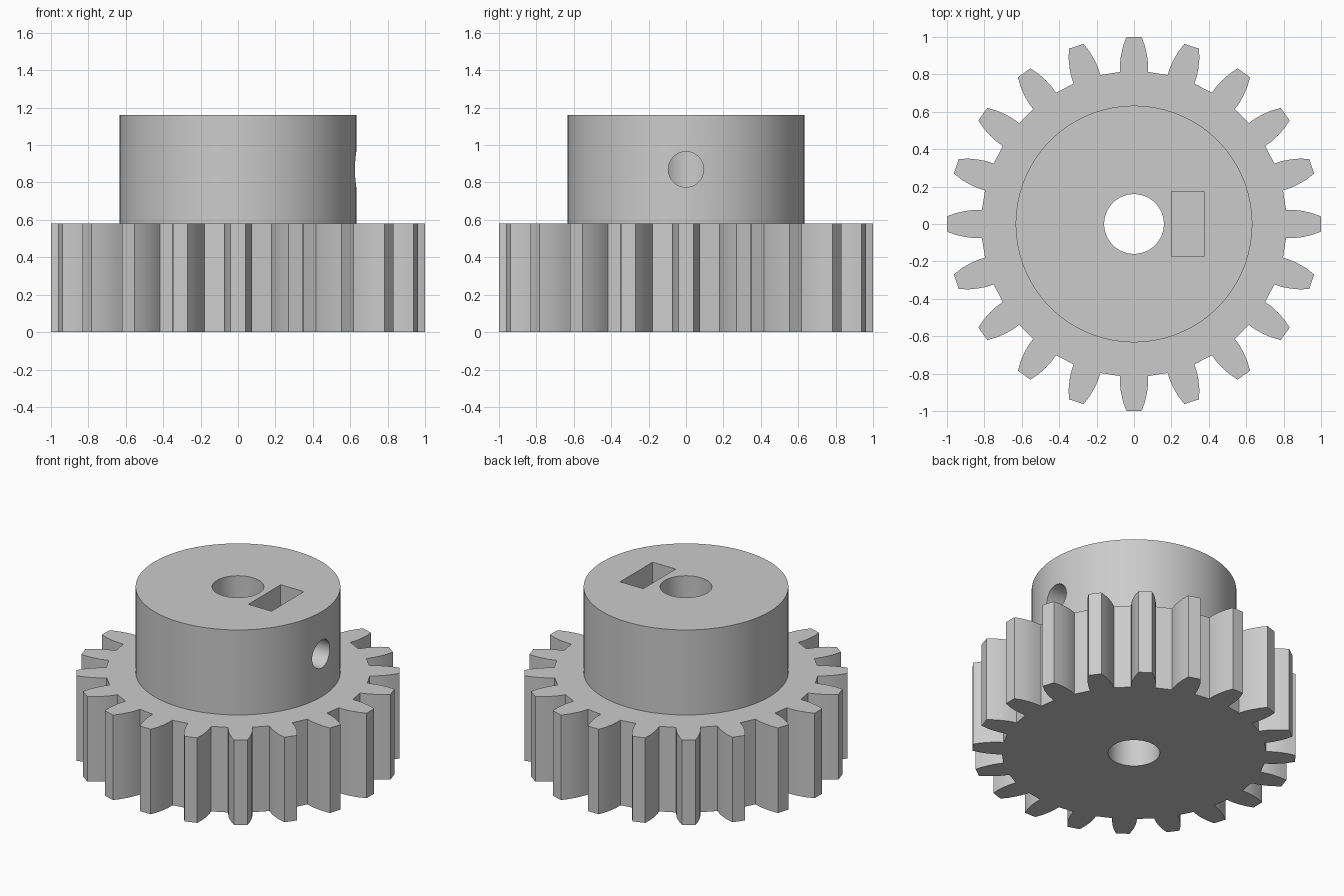
import bpy, bmesh
from math import cos, sin, pi
from mathutils import Matrix

cube = bpy.data.objects.get("Cube")
if cube:
    bpy.data.objects.remove(cube, do_unlink=True)

TEETH = 20
GEAR_TOP, HUB_TOP = 0.58, 1.16
SCREW_Z = 0.87

grey = bpy.data.materials.new("plain grey")
grey.use_nodes = True
colour = (0.6, 0.6, 0.6, 1)
grey.diffuse_color = colour
grey.node_tree.nodes["Principled BSDF"].inputs["Base Color"].default_value = colour


def make_object(name, bm):
    bmesh.ops.recalc_face_normals(bm, faces=bm.faces)
    mesh = bpy.data.meshes.new(name)
    bm.to_mesh(mesh)
    bm.free()
    mesh.materials.append(grey)
    obj = bpy.data.objects.new(name, mesh)
    bpy.context.collection.objects.link(obj)
    return obj


def prism(name, outline, bottom, top):
    bm = bmesh.new()
    face = bm.faces.new([bm.verts.new((x, y, bottom)) for x, y in outline])
    out = bmesh.ops.extrude_face_region(bm, geom=[face])
    verts = [v for v in out["geom"] if isinstance(v, bmesh.types.BMVert)]
    bmesh.ops.translate(bm, verts=verts, vec=(0, 0, top - bottom))
    return make_object(name, bm)


def circle(radius, sides):
    return [(radius * cos(2 * pi * i / sides), radius * sin(2 * pi * i / sides))
            for i in range(sides)]


def combine(target, tool, operation):
    mod = target.modifiers.new(tool.name, "BOOLEAN")
    mod.operation, mod.solver, mod.object = operation, "EXACT", tool
    bpy.context.view_layer.objects.active = target
    bpy.ops.object.modifier_apply(modifier=mod.name)
    bpy.data.objects.remove(tool, do_unlink=True)


# Toothed wheel: one curved flank, mirrored and repeated around the axis
flank = [(0.813, 0.075), (0.86, 0.075), (0.9, 0.07), (0.95, 0.059), (0.999, 0.041)]
tooth = [(r, -w) for r, w in flank] + [(r, w) for r, w in reversed(flank)]
outline = []
for i in range(TEETH):
    a = 2 * pi * i / TEETH
    outline += [(r * cos(a) - w * sin(a), r * sin(a) + w * cos(a)) for r, w in tooth]
gear = prism("gear_with_hub", outline, 0, GEAR_TOP)

# Hub
combine(gear, prism("hub", circle(0.633, 72), GEAR_TOP / 2, HUB_TOP), "UNION")

# Shaft bore
combine(gear, prism("bore", circle(0.16, 48), -0.1, HUB_TOP + 0.1), "DIFFERENCE")

# Nut slot
slot = [(0.2, -0.175), (0.375, -0.175), (0.375, 0.175), (0.2, 0.175)]
combine(gear, prism("nut_slot", slot, SCREW_Z - 0.175, HUB_TOP + 0.1), "DIFFERENCE")

# Set screw hole from the left side into the bore
screw = prism("screw_hole", circle(0.095, 32), 0.05, 0.8)
screw.data.transform(Matrix.Translation((0, 0, SCREW_Z)) @ Matrix.Rotation(pi / 2, 4, "Y"))
combine(gear, screw, "DIFFERENCE")

# Smooth round walls, sharp corners
bpy.ops.object.select_all(action="DESELECT")
gear.select_set(True)
bpy.context.view_layer.objects.active = gear
bpy.ops.object.shade_smooth_by_angle(angle=pi / 9)
